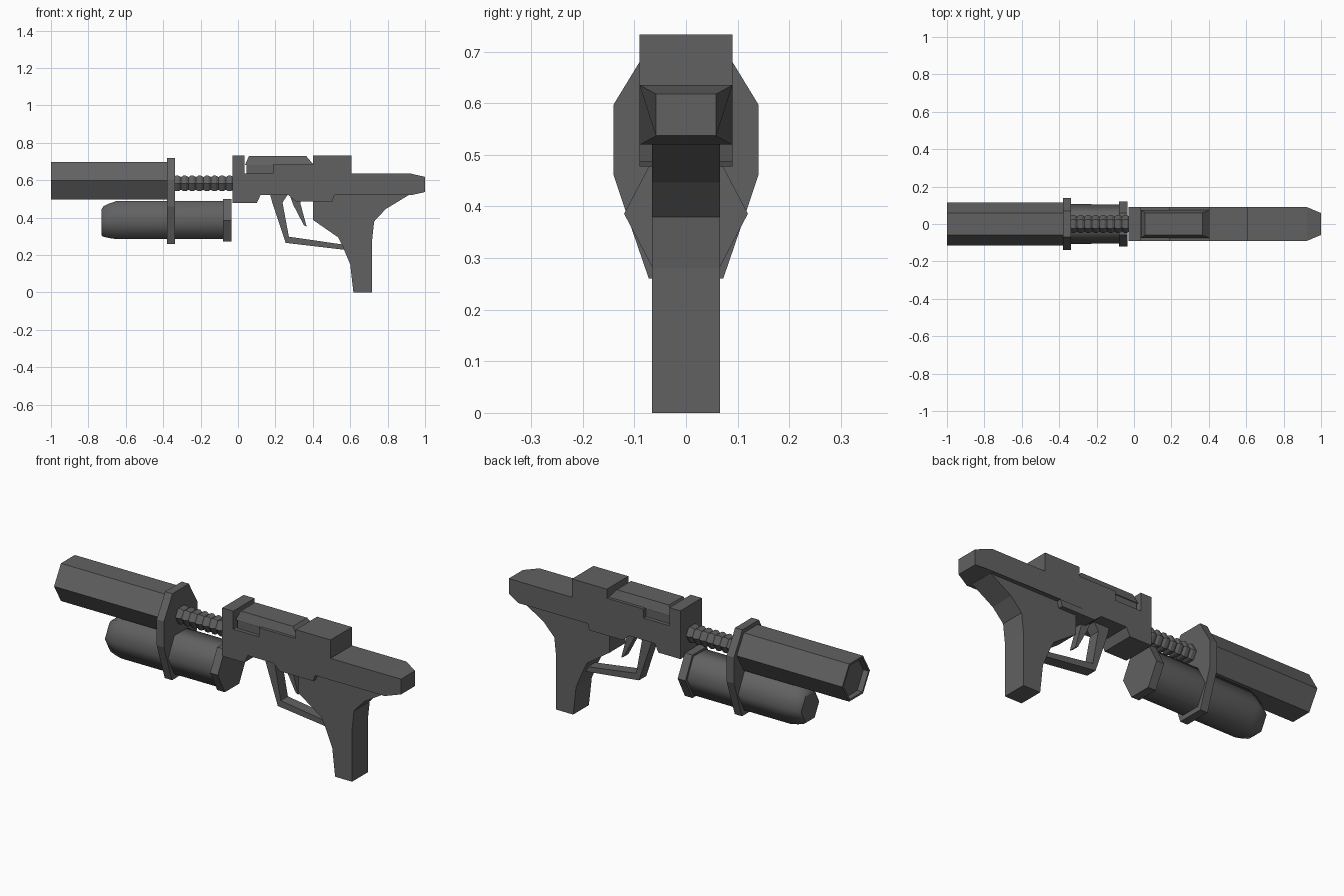
import bpy, bmesh
from math import cos, sin, radians

# Dark gunmetal colour for every part
metal = bpy.data.materials.new("dark_metal")
metal.diffuse_color = (0.12, 0.12, 0.12, 1)


def finish(name, bm):
    bmesh.ops.recalc_face_normals(bm, faces=bm.faces[:])
    mesh = bpy.data.meshes.new(name)
    bm.to_mesh(mesh)
    bm.free()
    mesh.materials.append(metal)
    obj = bpy.data.objects.new(name, mesh)
    bpy.context.collection.objects.link(obj)
    return obj


def loft(name, rings):
    """Skin a list of equal-length point rings and cap both ends."""
    bm = bmesh.new()
    vs = [[bm.verts.new(p) for p in ring] for ring in rings]
    n = len(vs[0])
    for a, b in zip(vs, vs[1:]):
        for i in range(n):
            j = (i + 1) % n
            bm.faces.new((a[i], a[j], b[j], b[i]))
    bm.faces.new(vs[0])
    bm.faces.new(vs[-1])
    return finish(name, bm)


def plate(name, profile, half):
    """Extrude a side (x, z) profile across y."""
    return loft(name, [[(x, y, z) for x, z in profile] for y in (-half, half)])


def hexa(x, zc, ry, rz):
    """Flat-topped hexagon across the x axis; ry to corner, rz to flat."""
    return [(x, ry * cos(radians(60 * i)), zc + rz * sin(radians(60 * i)) / sin(radians(60)))
            for i in range(6)]


def rect(xa, xb, y, z):
    return [(xa, -y, z), (xb, -y, z), (xb, y, z), (xa, y, z)]


# Hexagonal barrel with a thin-rimmed muzzle recess
loft("barrel", [hexa(-0.36, 0.598, 0.116, 0.1), hexa(-1.0, 0.598, 0.116, 0.1),
                hexa(-1.0, 0.598, 0.104, 0.09), hexa(-0.97, 0.598, 0.104, 0.09)])

# Collar plate joining barrel and lower tube
half = [(0.07, 0.718), (0.09, 0.68), (0.14, 0.598), (0.14, 0.46), (0.115, 0.385), (0.072, 0.26)]
outline = half + [(-y, z) for y, z in reversed(half)]
loft("collar", [[(x, y, z) for y, z in outline] for x in (-0.38, -0.337)])

# Ribbed rod between collar and receiver
ribs = []
count, x0, x1 = 8, -0.345, -0.025
step = (x1 - x0) / count
for i in range(count):
    x = x0 + i * step
    ribs += [hexa(x, 0.583, 0.039, 0.034), hexa(x + step * 0.3, 0.583, 0.047, 0.041),
             hexa(x + step * 0.7, 0.583, 0.047, 0.041)]
ribs.append(hexa(x1, 0.583, 0.039, 0.034))
loft("ribbed_rod", ribs)

# Smooth lower tube with rounded nose, and its end ring
tube = loft("lower_tube", [hexa(-0.73, 0.375, 0.075, 0.07), hexa(-0.72, 0.379, 0.084, 0.081),
                           hexa(-0.69, 0.383, 0.096, 0.092), hexa(-0.65, 0.387, 0.107, 0.102),
                           hexa(-0.05, 0.387, 0.105, 0.102)])
for p in tube.data.polygons:
    p.use_smooth = len(p.vertices) == 4
for e in tube.data.edges:
    xs = [tube.data.vertices[i].co.x for i in e.vertices]
    e.use_edge_sharp = max(xs) < -0.725 or min(xs) > -0.06
loft("tube_end_ring", [hexa(x, 0.386, 0.12, 0.114) for x in (-0.08, -0.035)])

# Receiver body with stepped top and tapered butt
body = plate("receiver", [(-0.03, 0.477), (-0.03, 0.733), (0.035, 0.733), (0.035, 0.637),
                          (0.187, 0.637), (0.187, 0.685), (0.402, 0.685), (0.402, 0.733),
                          (0.607, 0.733), (0.607, 0.635), (0.925, 0.635), (1.0, 0.618),
                          (1.0, 0.537), (0.925, 0.52), (0.515, 0.52), (0.505, 0.487),
                          (0.31, 0.487), (0.27, 0.52), (0.12, 0.52), (0.1, 0.477)], 0.09)
for v in body.data.vertices:
    if v.co.x > 0.99:
        v.co.y *= 0.65

# Bolt block inside the notch, with chamfered lid above
plate("bolt", [(0.045, 0.63), (0.045, 0.686), (0.19, 0.686), (0.19, 0.63)], 0.07)
loft("lid", [rect(0.038, 0.405, 0.075, 0.682), rect(0.058, 0.365, 0.06, 0.729)])

# Grip and stock support
plate("grip", [(0.402, 0.5), (0.402, 0.387), (0.535, 0.295), (0.558, 0.25), (0.6, 0.15),
               (0.617, 0.0), (0.717, 0.0), (0.717, 0.28), (0.728, 0.38), (0.79, 0.446),
               (0.92, 0.525), (0.5, 0.53)], 0.066)

# Trigger guard and trigger
plate("trigger_guard", [(0.17, 0.53), (0.185, 0.475), (0.255, 0.265), (0.57, 0.228),
                        (0.57, 0.255), (0.272, 0.298), (0.238, 0.48), (0.27, 0.53)], 0.03)
plate("trigger", [(0.28, 0.51), (0.297, 0.465), (0.352, 0.36), (0.367, 0.352),
                  (0.335, 0.47), (0.335, 0.51)], 0.02)
